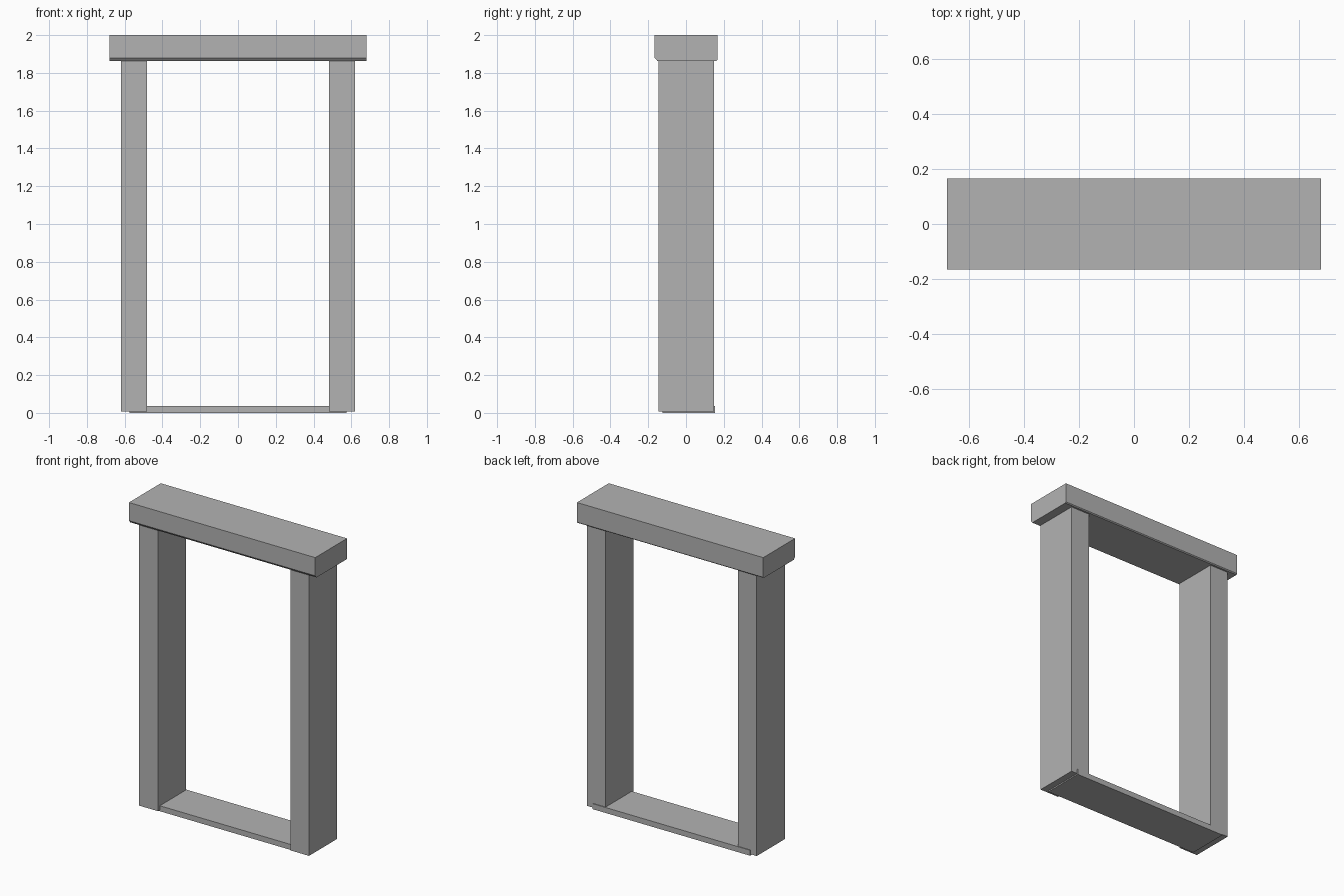
import bpy
import bmesh

if "Cube" in bpy.data.objects:
    bpy.data.objects.remove(bpy.data.objects["Cube"], do_unlink=True)

# Single plain grey for the whole frame
grey = bpy.data.materials.new("plain grey")
grey.use_nodes = True
colour = (0.45, 0.45, 0.45, 1)
grey.diffuse_color = colour
grey.node_tree.nodes["Principled BSDF"].inputs["Base Color"].default_value = colour


def prism(name, profile, x0, x1):
    """Extrude a (y, z) profile along x."""
    bm = bmesh.new()
    face = bm.faces.new([bm.verts.new((x0, y, z)) for y, z in profile])
    side = bmesh.ops.extrude_face_region(bm, geom=[face])
    verts = [v for v in side["geom"] if isinstance(v, bmesh.types.BMVert)]
    bmesh.ops.translate(bm, verts=verts, vec=(x1 - x0, 0, 0))
    bmesh.ops.recalc_face_normals(bm, faces=bm.faces)
    mesh = bpy.data.meshes.new(name)
    bm.to_mesh(mesh)
    bm.free()
    mesh.materials.append(grey)
    obj = bpy.data.objects.new(name, mesh)
    bpy.context.collection.objects.link(obj)
    return obj


def rect(y0, y1, z0, z1):
    return [(y0, z0), (y1, z0), (y1, z1), (y0, z1)]


# Upright posts
post = rect(-0.145, 0.148, 0.008, 1.866)
prism("left_post", post, 0.483, 0.62)
prism("right_post", post, -0.62, -0.483)

# Sill, set back at the front and slightly proud at the back
prism("sill", rect(-0.125, 0.153, 0, 0.036), -0.575, 0.575)

# Lintel with a small chamfer along its lower front edge
lintel = [(-0.152, 1.864), (0.16, 1.864), (0.166, 1.87),
          (0.166, 2), (-0.166, 2), (-0.166, 1.88)]
prism("lintel", lintel, -0.68, 0.68)
